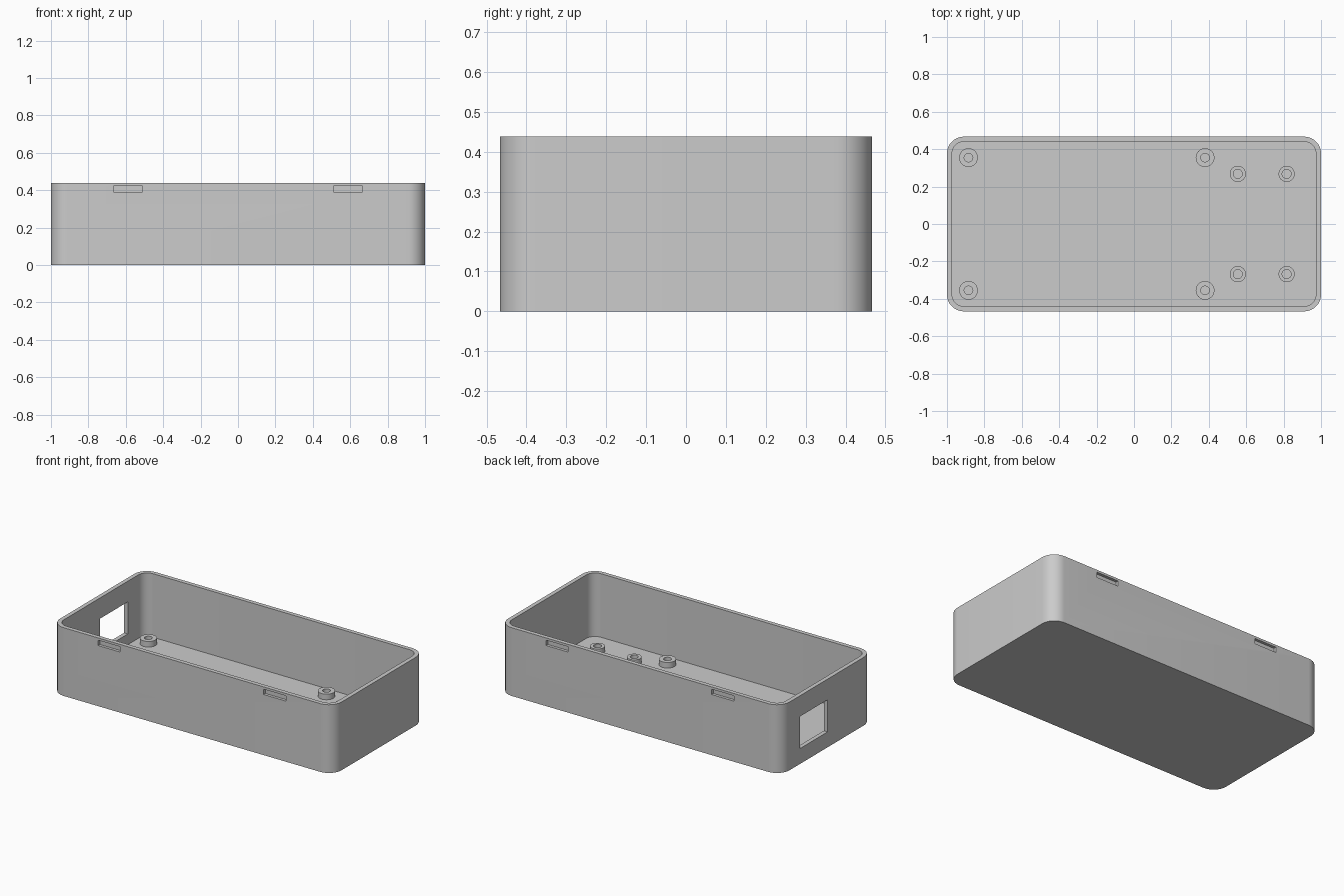
import bpy
import bmesh
from math import sin, cos, pi, radians
from mathutils import Matrix

if "Cube" in bpy.data.objects:
    bpy.data.objects.remove(bpy.data.objects["Cube"])

grey = bpy.data.materials.new("plain_grey")
grey.use_nodes = True
COLOUR = (0.6, 0.6, 0.6, 1)
grey.diffuse_color = COLOUR
grey.node_tree.nodes["Principled BSDF"].inputs["Base Color"].default_value = COLOUR

HALF_X, HALF_Y, HEIGHT = 1.0, 0.467, 0.438
WALL, FLOOR, RADIUS = 0.027, 0.03, 0.09


def finish(bm, name):
    bmesh.ops.recalc_face_normals(bm, faces=bm.faces)
    mesh = bpy.data.meshes.new(name)
    bm.to_mesh(mesh)
    bm.free()
    mesh.materials.append(grey)
    obj = bpy.data.objects.new(name, mesh)
    bpy.context.collection.objects.link(obj)
    return obj


def smooth(obj):
    bpy.ops.object.select_all(action="DESELECT")
    obj.select_set(True)
    bpy.context.view_layer.objects.active = obj
    bpy.ops.object.shade_smooth_by_angle(angle=radians(30))


def rounded_outline(hx, hy, r, steps=12):
    """Rounded rectangle; a circle when hx and hy both equal r."""
    points = []
    for quarter, (sx, sy) in enumerate(((1, 1), (-1, 1), (-1, -1), (1, -1))):
        for i in range(steps):
            a = (quarter + i / (steps - 1)) * pi / 2
            points.append((sx * (hx - r) + r * cos(a), sy * (hy - r) + r * sin(a)))
    return points


def loft(name, sections):
    """Skin a stack of (outline, z) sections and cap both ends."""
    bm = bmesh.new()
    rings = [[bm.verts.new((x, y, z)) for x, y in outline] for outline, z in sections]
    for low, high in zip(rings, rings[1:]):
        for i in range(len(low)):
            j = (i + 1) % len(low)
            bm.faces.new((low[i], low[j], high[j], high[i]))
    bm.faces.new(rings[0])
    bm.faces.new(rings[-1])
    bmesh.ops.remove_doubles(bm, verts=bm.verts, dist=1e-5)
    return finish(bm, name)


# Open tray with rounded corners
outer = rounded_outline(HALF_X, HALF_Y, RADIUS)
inner = rounded_outline(HALF_X - WALL, HALF_Y - WALL, RADIUS - WALL)
tray = loft("tray", [(outer, 0), (outer, HEIGHT), (inner, HEIGHT), (inner, FLOOR)])

# Cutter: shallow latch slots front and back, and the connector window
bm = bmesh.new()


def cut_box(centre, size):
    bmesh.ops.create_cube(bm, size=1,
                          matrix=Matrix.Translation(centre) @ Matrix.Diagonal((*size, 1)))


for sx in (-1, 1):
    for sy in (-1, 1):
        cut_box((sx * 0.588, sy * HALF_Y, 0.406), (0.157, 0.036, 0.034))
cut_box((-HALF_X, 0.132, 0.202), (0.2, 0.28, 0.206))
cutter = finish(bm, "opening_cutter")
cutter.hide_render = True

cut = tray.modifiers.new("openings", "BOOLEAN")
cut.operation = "DIFFERENCE"
cut.solver = "EXACT"
cut.object = cutter
bpy.context.view_layer.objects.active = tray
bpy.ops.object.modifier_apply(modifier=cut.name)
bpy.data.objects.remove(cutter)
smooth(tray)


# Hollow screw posts on the floor
def post(name, x, y, r_out, r_in):
    ring = rounded_outline(r_out, r_out, r_out, 9)
    bore = rounded_outline(r_in, r_in, r_in, 9)
    obj = loft(name, [(ring, FLOOR - 0.01), (ring, 0.066), (bore, 0.066), (bore, FLOOR + 0.001)])
    obj.location = (x, y, 0)
    smooth(obj)


for side, s in (("front", -1), ("back", 1)):
    for place, x in (("right", -0.885), ("left", 0.38)):
        post(f"large_post_{side}_{place}", x, s * 0.355, 0.05, 0.023)
    for place, x in (("right", 0.555), ("left", 0.816)):
        post(f"small_post_{side}_{place}", x, s * 0.268, 0.043, 0.024)
